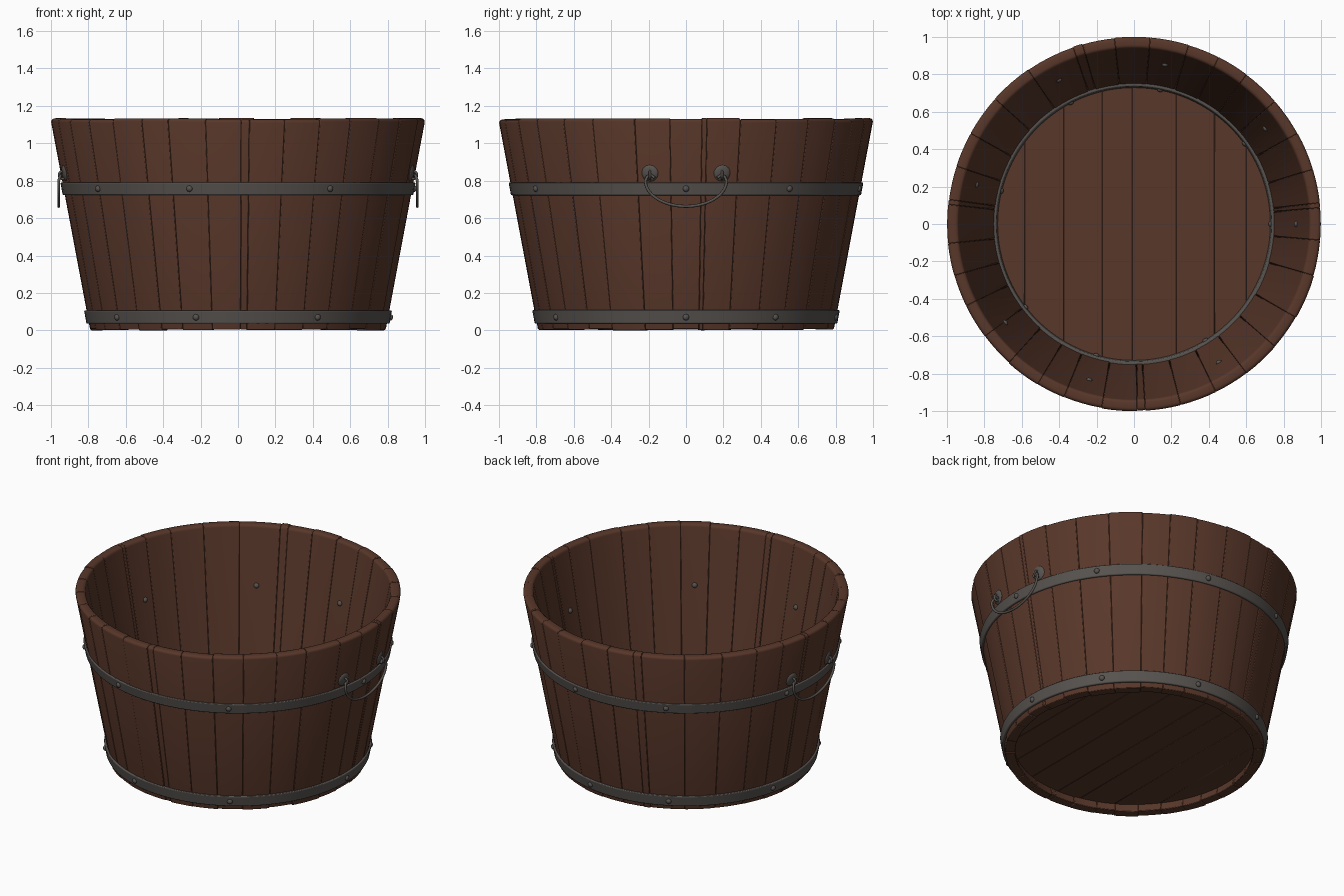
import bpy, bmesh, math, random
from mathutils import Vector, Matrix

random.seed(4)
if "Cube" in bpy.data.objects:
    bpy.data.objects.remove(bpy.data.objects["Cube"])


def material(name, rgb):
    m = bpy.data.materials.new(name)
    m.use_nodes = True
    m.diffuse_color = (*rgb, 1)
    m.node_tree.nodes["Principled BSDF"].inputs["Base Color"].default_value = (*rgb, 1)
    return m


WOOD = material("brown wood", (0.098, 0.038, 0.0225))
IRON = material("dark iron", (0.095, 0.085, 0.077))
HEIGHT, BASE_R, TOP_R, THICK = 1.135, 0.79, 1.0, 0.062


def wall_r(z):
    return BASE_R + (TOP_R - BASE_R) * z / HEIGHT


def finish(name, bm, mat, bevel=0, segments=2):
    bmesh.ops.recalc_face_normals(bm, faces=bm.faces)
    mesh = bpy.data.meshes.new(name)
    bm.to_mesh(mesh)
    bm.free()
    mesh.materials.append(mat)
    ob = bpy.data.objects.new(name, mesh)
    bpy.context.collection.objects.link(ob)
    if bevel:
        mod = ob.modifiers.new("bevel", "BEVEL")
        mod.width, mod.segments = bevel, segments
        mod.limit_method, mod.angle_limit = "ANGLE", math.radians(50)
    bpy.ops.object.select_all(action="DESELECT")
    ob.select_set(True)
    bpy.context.view_layer.objects.active = ob
    bpy.ops.object.shade_smooth_by_angle(angle=math.radians(40))
    return ob


def sweep(bm, profile, start, end, steps, closed=False):
    """Turn an (r, z) profile about the z axis, capped unless closed."""
    rings = []
    for i in range(steps if closed else steps + 1):
        a = start + (end - start) * i / steps
        rings.append([bm.verts.new((r * math.cos(a), r * math.sin(a), z)) for r, z in profile])
    n = len(profile)
    for i in range(steps):
        p, q = rings[i], rings[(i + 1) % len(rings)]
        for j in range(n):
            k = (j + 1) % n
            bm.faces.new((p[j], p[k], q[k], q[j]))
    if not closed:
        bm.faces.new(rings[0])
        bm.faces.new(rings[-1])


# Staves: uneven widths, slightly uneven ends, rounded rim
seams = [5, 6.5, 17, 29, 41, 53, 63, 73, 85, 96, 106, 109, 124.5, 138, 151, 162, 172.5,
         174, 186, 196, 206, 217, 228, 239, 248, 260, 271, 273.5, 284.5, 296, 307,
         319, 330, 344, 355, 365]
ROUND = 0.018
for a, b in zip(seams, seams[1:]):
    bm = bmesh.new()
    low, top = random.uniform(0, 0.008), HEIGHT - random.uniform(0, 0.009)
    push = random.uniform(-0.003, 0.001)
    outer = wall_r(top) + push
    profile = [(wall_r(low) + push, low)]
    for centre, turn in ((outer - ROUND, 0), (outer - THICK + ROUND, 90)):
        for step in range(4):
            t = math.radians(turn + step * 30)
            profile.append((centre + ROUND * math.cos(t), top - ROUND + ROUND * math.sin(t)))
    profile.append((wall_r(low) + push - THICK, low))
    sweep(bm, profile, math.radians(a), math.radians(b), 4)
    finish("stave", bm, WOOD, 0.004)

# Floor boards cut to the round, set up inside the staves
cuts = [-0.745, -0.585, -0.375, -0.17, -0.01, 0.225, 0.43, 0.6, 0.745]
for a, b in zip(cuts, cuts[1:]):
    bm = bmesh.new()
    xs = [a + (b - a) * i / 8 for i in range(9)]
    edge = [(x, math.sqrt(max(0.746 ** 2 - x * x, 0.0001))) for x in xs]
    outline = edge + [(x, -y) for x, y in reversed(edge)]
    face = bm.faces.new([bm.verts.new((x, y, 0.055)) for x, y in outline])
    up = bmesh.ops.extrude_face_region(bm, geom=[face])["geom"]
    bmesh.ops.translate(bm, vec=(0, 0, 0.025), verts=[v for v in up if isinstance(v, bmesh.types.BMVert)])
    finish("floor_board", bm, WOOD, 0.002, 1)


# Hoops around the outside and one inside above the floor
def hoop(name, z0, z1, inner, outer):
    bm = bmesh.new()
    profile = [(wall_r(z0) + outer, z0), (wall_r(z1) + outer, z1),
               (wall_r(z1) + inner, z1), (wall_r(z0) + inner, z0)]
    sweep(bm, profile, 0, math.tau, 96, True)
    finish(name, bm, IRON, 0.006, 3)


hoop("upper_hoop", 0.722, 0.79, -0.012, 0.012)
hoop("lower_hoop", 0.036, 0.108, -0.012, 0.012)
hoop("inner_hoop", 0.06, 0.12, -THICK - 0.015, -THICK + 0.012)


# Rivets with heads outside and inside
def dome(name, centre, normal, radius, depth):
    bm = bmesh.new()
    bmesh.ops.create_uvsphere(bm, u_segments=14, v_segments=8, radius=radius)
    bmesh.ops.scale(bm, vec=(1, 1, depth / radius), verts=bm.verts)
    turn = Vector(normal).to_track_quat("Z", "Y").to_matrix().to_4x4()
    bmesh.ops.transform(bm, matrix=Matrix.Translation(centre) @ turn, verts=bm.verts)
    return finish(name, bm, IRON)


for z, inner_z, lining in ((0.07, 0.088, 0.013), (0.757, 0.752, 0)):
    for deg in (0, 36, 79, 117.5, 166, 217.5, 254, 301.5):
        c, s = math.cos(math.radians(deg)), math.sin(math.radians(deg))
        for name, r, h in (("outer_rivet", wall_r(z) + 0.012, z),
                           ("inner_rivet", wall_r(inner_z) - THICK - lining, inner_z)):
            dome(name, (c * r, s * r, h), (c, s, -0.18), 0.017, 0.013)


# Handles: round plates, eyes and a hanging bail on both sides
def tube(name, points, radius, closed=False):
    curve = bpy.data.curves.new(name, "CURVE")
    curve.dimensions = "3D"
    curve.bevel_depth, curve.bevel_resolution = radius, 3
    curve.use_fill_caps = True
    line = curve.splines.new("POLY")
    line.points.add(len(points) - 1)
    for p, co in zip(line.points, points):
        p.co = (*co, 1)
    line.use_cyclic_u = closed
    curve.materials.append(IRON)
    ob = bpy.data.objects.new(name, curve)
    bpy.context.collection.objects.link(ob)


for side in (1, -1):
    for y in (-0.193, 0.193):
        r = wall_r(0.84)
        x = side * math.sqrt(r * r - y * y)
        dome("handle_plate", (x, y, 0.84), (x, y, -0.18), 0.045, 0.012)
        ring = [math.tau * i / 20 for i in range(20)]
        tube("handle_eye", [(x + side * (0.01 + 0.02 * math.cos(t)), y, 0.83 + 0.02 * math.sin(t))
                            for t in ring], 0.007, True)
    arc = [math.pi * (1 + i / 32) for i in range(33)]
    bail = [(side * 0.957, 0.217 * math.cos(t), 0.8 + 0.137 * math.sin(t)) for t in arc]
    hooks = [(side * 0.95, 0.207, 0.822), (side * 0.947, 0.187, 0.83), (side * 0.95, 0.168, 0.815)]
    bail = [(x, -y, z) for x, y, z in reversed(hooks)] + bail + hooks
    tube("bail_handle", bail, 0.008)
